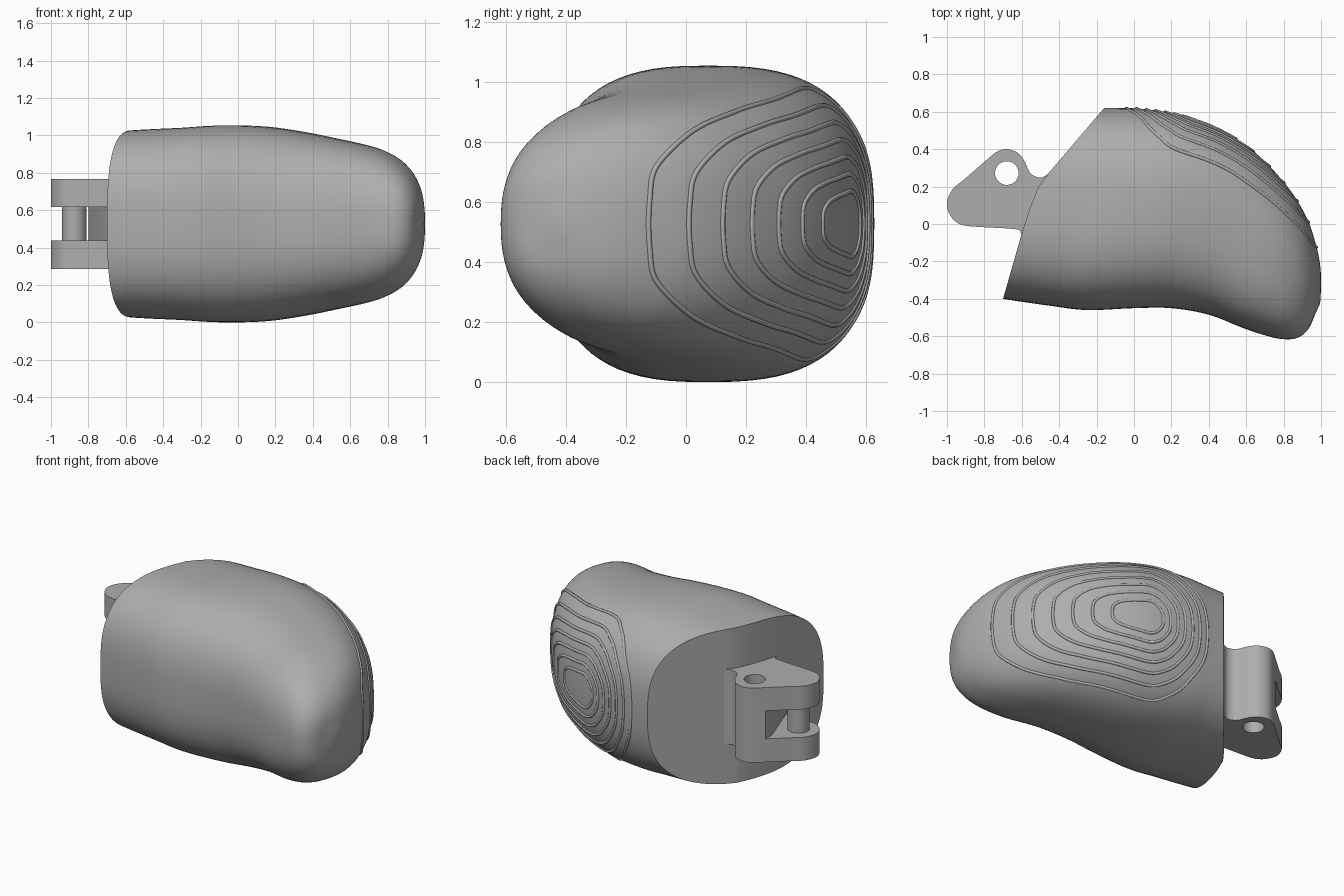
import bpy, bmesh, math
from mathutils import Vector
from mathutils.bvhtree import BVHTree

cube = bpy.data.objects.get("Cube")
if cube:
    bpy.data.objects.remove(cube, do_unlink=True)

MID = 0.527  # height of the mirror plane

grey = bpy.data.materials.new("light_grey")
grey.use_nodes = True
colour = (0.42, 0.42, 0.42, 1)
grey.diffuse_color = colour
grey.node_tree.nodes["Principled BSDF"].inputs["Base Color"].default_value = colour


def spline(points, steps, closed=False):
    """Smooth curve through the points (Catmull-Rom)."""
    pts = [Vector(p) for p in points]
    n = len(pts)
    pick = (lambda i: pts[i % n]) if closed else (lambda i: pts[max(0, min(n - 1, i))])
    out = []
    for i in range(n if closed else n - 1):
        a, b, c, d = (pick(i + k) for k in (-1, 0, 1, 2))
        for s in range(steps):
            t = s / steps
            out.append(0.5 * (2 * b + (c - a) * t + (2 * a - 5 * b + 4 * c - d) * t ** 2
                              + (3 * b - a - 3 * c + d) * t ** 3))
    if not closed:
        out.append(pts[-1])
    return out


def make(name, bm):
    bmesh.ops.recalc_face_normals(bm, faces=bm.faces)
    mesh = bpy.data.meshes.new(name)
    bm.to_mesh(mesh)
    bm.free()
    obj = bpy.data.objects.new(name, mesh)
    bpy.context.collection.objects.link(obj)
    mesh.materials.append(grey)
    return obj


def prism(name, outline, z0, z1):
    bm = bmesh.new()
    face = bm.faces.new([bm.verts.new((p[0], p[1], z0)) for p in outline])
    new = bmesh.ops.extrude_face_region(bm, geom=[face])["geom"]
    bmesh.ops.translate(bm, vec=(0, 0, z1 - z0),
                        verts=[v for v in new if isinstance(v, bmesh.types.BMVert)])
    return make(name, bm)


def circle(x, y, r, n=40):
    return [(x + r * math.cos(2 * math.pi * i / n), y + r * math.sin(2 * math.pi * i / n))
            for i in range(n)]


def activate(obj):
    bpy.ops.object.select_all(action="DESELECT")
    obj.select_set(True)
    bpy.context.view_layer.objects.active = obj


def cut(obj, cutter):
    activate(obj)
    mod = obj.modifiers.new("cut", "BOOLEAN")
    mod.operation = "DIFFERENCE"
    mod.solver = "EXACT"
    mod.object = cutter
    bpy.ops.object.modifier_apply(modifier=mod.name)
    bpy.data.objects.remove(cutter, do_unlink=True)


def smooth(obj, degrees=35):
    activate(obj)
    bpy.ops.object.shade_smooth_by_angle(angle=math.radians(degrees))


# Fingertip body: slices with front x, y, back x, y and half height
SLICES = [
    (-.90, -.36, -.50, .62, .490), (-.70, -.40, -.25, .62, .505),
    (-.45, -.437, -.10, .62, .515), (-.25, -.46, .05, .615, .526),
    (0, -.45, .25, .582, .522), (.20, -.45, .45, .51, .495),
    (.40, -.485, .65, .38, .455), (.58, -.555, .82, .20, .415),
    (.70, -.595, .92, .04, .368), (.79, -.615, .97, -.10, .312),
    (.87, -.61, .995, -.22, .24), (.93, -.565, 1.0, -.32, .16),
    (.97, -.48, .998, -.38, .07)]
SEG = 80
bm = bmesh.new()
rings = []
sections = spline(SLICES, 6)
for k, (fx, fy, bx, by, h) in enumerate(sections):
    power = 2.9 - 0.6 * k / (len(sections) - 1)
    ring = []
    for i in range(SEG):
        a = 2 * math.pi * i / SEG
        c, s = math.cos(a), math.sin(a)
        u = math.copysign(abs(c) ** (2 / power), c)
        w = math.copysign(abs(s) ** (2 / power), s)
        ring.append(bm.verts.new(((fx + bx) / 2 + u * (bx - fx) / 2,
                                  (fy + by) / 2 + u * (by - fy) / 2, MID + w * h)))
    rings.append(ring)
for r0, r1 in zip(rings, rings[1:]):
    for i in range(SEG):
        j = (i + 1) % SEG
        bm.faces.new((r0[i], r0[j], r1[j], r1[i]))
bm.faces.new(rings[0])
tip = bm.verts.new((.995, -.425, MID))
for i in range(SEG):
    bm.faces.new((rings[-1][i], rings[-1][(i + 1) % SEG], tip))
surface = BVHTree.FromBMesh(bm)
body = make("fingertip_body", bm)

# Angled mounting face at the base
cut(body, prism("base_cutter", [(-1.4, -.8), (-.814, -.8), (-.70, -.40), (-.60, -.05),
                                (-.555, .09), (-.51, .20), (-.45, .28), (-.16, .62),
                                (0, .81), (-1.4, .81)], -.3, 1.4))
smooth(body, 40)

# Grip ridges: nested loops laid on the pad
HALF = [(-.39, .15), (-.28, .34), (-.16, .425), (-.03, .45), (.24, .41),
        (.44, .375), (.66, .31), (.81, .20), (.85, .08)]
loop = spline(HALF + [(t, -z) for t, z in reversed(HALF)], 8, closed=True)
along, out = Vector((.8, -.6, 0)), Vector((.6, .8, 0))
COUNT = 7
for k in range(COUNT):
    scale = 1 - .76 * k / (COUNT - 1)
    hits = []
    for p in loop:
        start = along * (p.x * scale - .053 * (1 - scale)) + out * 3
        start.z = MID + p.y * scale
        hit = surface.ray_cast(start, -out)[0]
        if hit:
            hits.append(hit - out * .002)
    data = bpy.data.curves.new("grip_ridge", "CURVE")
    data.dimensions = "3D"
    data.bevel_depth = .009
    data.bevel_resolution = 2
    line = data.splines.new("POLY")
    line.points.add(len(hits) - 1)
    for point, hit in zip(line.points, hits):
        point.co = (*hit, 1)
    line.use_cyclic_u = True
    data.materials.append(grey)
    ridge = bpy.data.objects.new(f"grip_ridge_{k + 1}", data)
    bpy.context.collection.objects.link(ridge)

# Hinge bracket with filleted roots
arc = spline([(-.595, -.09), (-.605, -.05), (-.64, -.027), (-.88, -.012), (-.95, .01),
              (-.99, .06), (-1.0, .115), (-.97, .185), (-.90, .245), (-.77, .358),
              (-.73, .388), (-.68, .40), (-.62, .38), (-.585, .335), (-.56, .28),
              (-.53, .255), (-.49, .25), (-.45, .275)], 4)
bracket = prism("hinge_bracket", [tuple(p) for p in arc] + [(-.38, .27), (-.50, -.09)],
                MID - .24, MID + .24)
cut(bracket, prism("slot_cutter", [(-1.2, -.2), (-.64, -.2), (-.70, -.02), (-.80, .27),
                                   (-.80, .6), (-1.2, .6)], MID - .09, MID + .09))
cut(bracket, prism("hole_cutter", circle(-.68, .272, .063), 0, 1.1))
smooth(bracket)

# Cross pin between the lugs
pin = prism("hinge_pin", circle(-.875, .105, .065), MID - .10, MID + .10)
smooth(pin)
